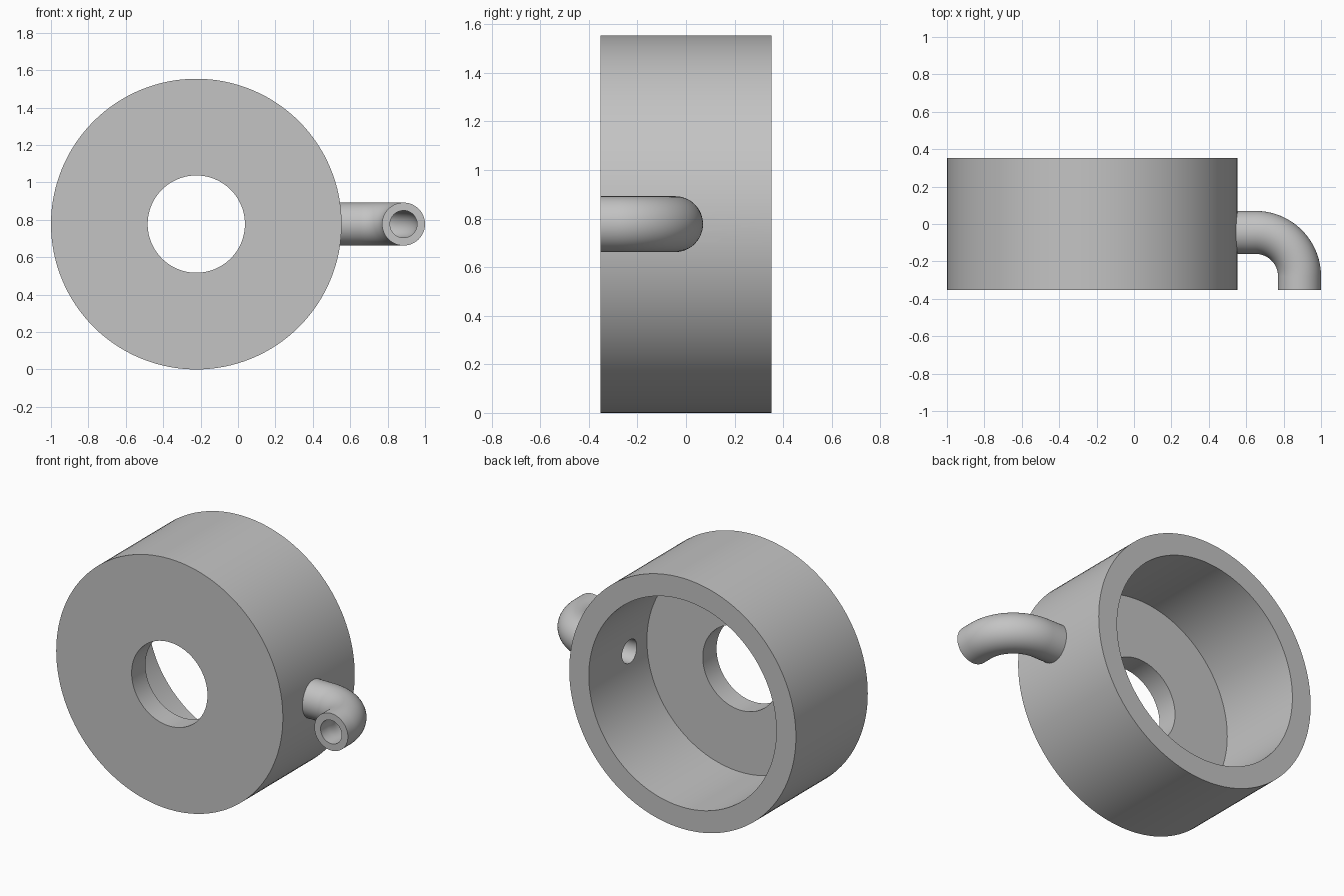
import bpy, bmesh
from math import sin, cos, pi, radians
from mathutils import Vector

if "Cube" in bpy.data.objects:
    bpy.data.objects.remove(bpy.data.objects["Cube"])

CX, CZ, HALF = -0.223, 0.777, 0.352      # housing centre and half depth
PIPE_R, BORE_R = 0.115, 0.0725
PIPE_Y, BEND_R = -0.045, 0.235

grey = bpy.data.materials.new("plain grey")
grey.use_nodes = True
colour = (0.55, 0.55, 0.55, 1)
grey.diffuse_color = colour
grey.node_tree.nodes["Principled BSDF"].inputs["Base Color"].default_value = colour


def loops_to_object(name, rings):
    """Skin a closed series of rings into one solid."""
    bm = bmesh.new()
    loops = [[bm.verts.new(p) for p in ring] for ring in rings]
    for a, b in zip(loops, loops[1:] + loops[:1]):
        for i in range(len(a)):
            j = (i + 1) % len(a)
            bm.faces.new((a[i], a[j], b[j], b[i]))
    bmesh.ops.recalc_face_normals(bm, faces=bm.faces)
    mesh = bpy.data.meshes.new(name)
    bm.to_mesh(mesh)
    bm.free()
    mesh.materials.append(grey)
    obj = bpy.data.objects.new(name, mesh)
    bpy.context.collection.objects.link(obj)
    return obj


def ring(centre, u, v, r, n):
    return [centre + r * (cos(2 * pi * i / n) * u + sin(2 * pi * i / n) * v)
            for i in range(n)]


def activate(obj):
    bpy.ops.object.select_all(action='DESELECT')
    obj.select_set(True)
    bpy.context.view_layer.objects.active = obj


X, Y, Z = Vector((1, 0, 0)), Vector((0, 1, 0)), Vector((0, 0, 1))

# Cup-shaped housing: open at the back, round hole in the front wall
profile = [(0.777, -HALF), (0.777, HALF), (0.643, HALF),
           (0.643, -0.217), (0.26, -0.217), (0.26, -HALF)]
housing = loops_to_object("housing", [
    ring(Vector((CX, y, CZ)), X, Z, r, 128) for r, y in profile])

# Port drilled through the side wall
bpy.ops.mesh.primitive_cylinder_add(
    vertices=48, radius=BORE_R, depth=0.4,
    location=(0.5, PIPE_Y, CZ), rotation=(0, pi / 2, 0))
cutter = bpy.context.object
cutter.name = "port_cutter"
cutter.hide_render = True
cut = housing.modifiers.new("port", 'BOOLEAN')
cut.operation = 'DIFFERENCE'
cut.solver = 'EXACT'
cut.object = cutter
activate(housing)
bpy.ops.object.modifier_apply(modifier=cut.name)
bpy.data.objects.remove(cutter)

# Hollow elbow pipe: straight stub, quarter bend, straight mouth
bend = Vector((0.885 - BEND_R, PIPE_Y - BEND_R, CZ))
path = [(Vector((0.535, PIPE_Y, CZ)), Y)]
for k in range(25):
    a = radians(90 - 90 * k / 24)
    out = Vector((cos(a), sin(a), 0))
    path.append((bend + BEND_R * out, out))
path.append((Vector((0.885, -HALF, CZ)), X))
outer = [ring(c, out, Z, PIPE_R, 48) for c, out in path]
inner = [ring(c, out, Z, BORE_R, 48) for c, out in path]
pipe = loops_to_object("elbow_pipe", outer + inner[::-1])

for obj in (housing, pipe):
    activate(obj)
    bpy.ops.object.shade_smooth_by_angle(angle=radians(30))
